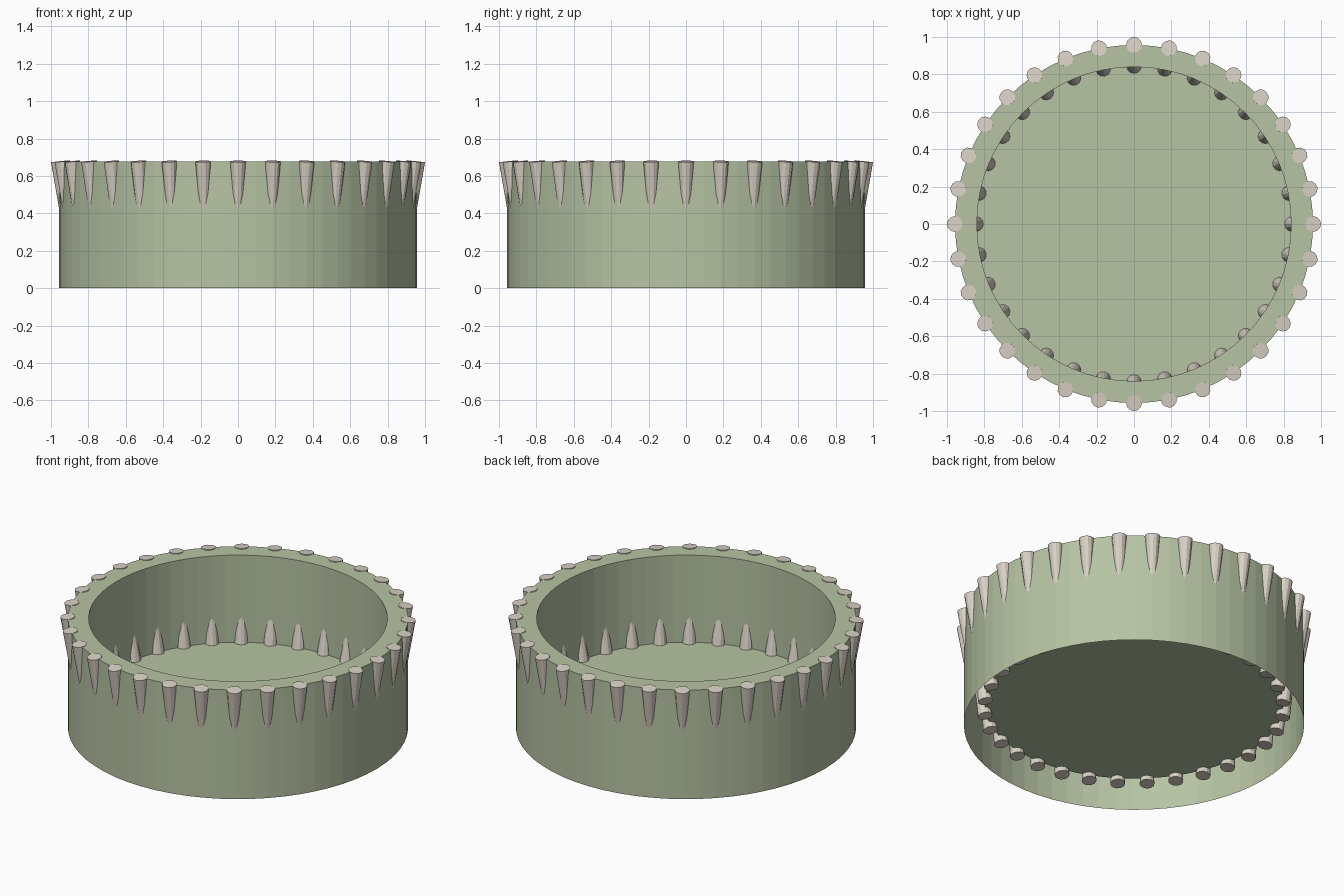
import bpy, bmesh, math
from mathutils import Vector, Matrix

if "Cube" in bpy.data.objects:
    bpy.data.objects.remove(bpy.data.objects["Cube"])

SIDES = 64
PEGS = 32


def material(name, rgb):
    m = bpy.data.materials.new(name)
    m.diffuse_color = (*rgb, 1.0)
    m.use_nodes = True
    m.node_tree.nodes["Principled BSDF"].inputs["Base Color"].default_value = m.diffuse_color
    return m


def add_object(name, bm, mat):
    mesh = bpy.data.meshes.new(name)
    bm.to_mesh(mesh)
    bm.free()
    mesh.materials.append(mat)
    ob = bpy.data.objects.new(name, mesh)
    bpy.context.collection.objects.link(ob)
    return ob


green = material("sage_green", (0.47, 0.55, 0.37))
ivory = material("warm_ivory", (0.70, 0.645, 0.565))


# Double-walled round tray: raised floor, inner wall, rim, outer wall open below
def tray(profile):
    bm = bmesh.new()
    rings = []
    for r, z in profile:
        rings.append([bm.verts.new((r * math.cos(math.tau * i / SIDES),
                                    r * math.sin(math.tau * i / SIDES), z))
                      for i in range(SIDES)])
    bm.faces.new(rings[0])
    for a, b in zip(rings, rings[1:]):
        for i in range(SIDES):
            j = (i + 1) % SIDES
            bm.faces.new((a[j], a[i], b[i], b[j]))
    add_object("tray", bm, green)


tray([(0.84, 0.136), (0.84, 0.677), (0.957, 0.677), (0.957, 0.0)])


# Ring of tapered pegs; each runs from its wide cap along a leaning axis
def peg_ring(name, radius, z, lean, length, up):
    bm = bmesh.new()
    t = math.radians(lean)
    axis = Vector((math.sin(t), 0, math.cos(t) * up))
    turn = Vector((0, 0, 1)).rotation_difference(axis).to_matrix().to_4x4()
    centre = Vector((radius, 0, z)) + axis * length / 2
    for i in range(PEGS):
        spin = Matrix.Rotation(math.tau * i / PEGS, 4, 'Z')
        bmesh.ops.create_cone(bm, cap_ends=True, segments=12,
                              radius1=0.042, radius2=0.022, depth=length,
                              matrix=spin @ Matrix.Translation(centre) @ turn)
    add_object(name, bm, ivory)


# Outer pegs hang from the rim; inner pegs rise through the floor edge
peg_ring("outer_pegs", 0.958, 0.678, -6, 0.30, -1)
peg_ring("inner_pegs", 0.84, 0.10, 9, 0.30, 1)
